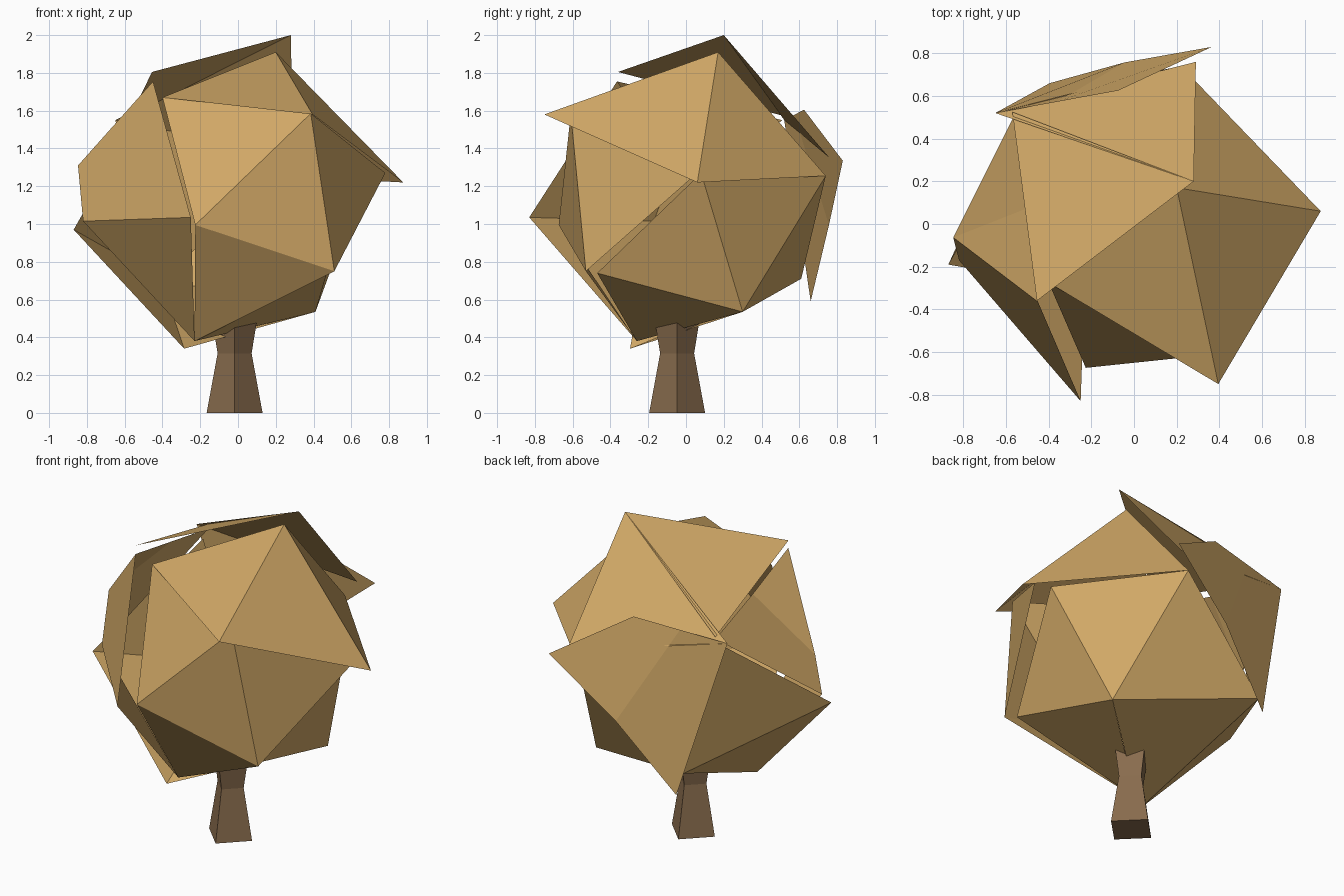
import bpy
import bmesh
from math import cos, sin, pi
from mathutils import Vector

cube = bpy.data.objects.get("Cube")
if cube:
    bpy.data.objects.remove(cube, do_unlink=True)

CENTRE = Vector((0, 0, 1.1))


def make_material(name, colour):
    mat = bpy.data.materials.new(name)
    mat.use_nodes = True
    mat.diffuse_color = colour
    bsdf = mat.node_tree.nodes["Principled BSDF"]
    bsdf.inputs["Base Color"].default_value = colour
    bsdf.inputs["Roughness"].default_value = 0.9
    return mat


leaf_tan = make_material("leaf tan", (0.64, 0.395, 0.135, 1))
bark_brown = make_material("bark brown", (0.25, 0.15, 0.075, 1))


def finish(name, bm, mat):
    mesh = bpy.data.meshes.new(name)
    bm.to_mesh(mesh)
    bm.free()
    mesh.materials.append(mat)
    obj = bpy.data.objects.new(name, mesh)
    bpy.context.collection.objects.link(obj)
    return obj


def leaf_shell(name, points, faces):
    """Open faceted sheet; each face is a string of corner names, turned outward."""
    bm = bmesh.new()
    verts = {key: bm.verts.new(co) for key, co in points.items()}
    for word in faces.split():
        face = bm.faces.new([verts[key] for key in word])
        face.normal_update()
        if face.normal.dot(face.calc_center_median() - CENTRE) < 0:
            face.normal_flip()
    return finish(name, bm, leaf_tan)


# Corners shared by neighbouring leaf sheets
bottom = (-.23, -.26, .38)
right_low = (.41, .30, .535)
back_low = (-.41, .61, .71)
back_top = (.22, .74, 1.255)
shoulder = (-.40, -.275, 1.67)
left_rim = (-.82, -.17, 1.015)
front_tip = (-.25, -.83, 1.035)
peak = (.28, .20, 2.0)
back_corner = (-.65, .52, 1.55)

# Main crown: front half
leaf_shell("front_crown", {
    "S": shoulder, "F": (-.226, -.674, .995), "U": (.385, -.61, 1.585),
    "R": (.78, .06, 1.27), "L": (.51, -.53, .75), "B": bottom,
}, "SFU FLU FBL LRU")

# Main crown: right and back half, set slightly inside the front half
leaf_shell("back_crown", {
    "L": (.47, -.47, .74), "R": (.68, .08, 1.27), "K": right_low,
    "B": bottom, "T": back_top, "X": back_low,
}, "LKR KTR BKL KXT")

# Overhanging upper sheet on the front and right
leaf_shell("upper_overhang", {
    "S": shoulder, "P": (.20, .17, 1.91), "F": (.395, -.75, 1.58),
    "R": (.875, .06, 1.22), "T": back_top,
}, "SFP FRP RTP")

# Raised top sheets
leaf_shell("top_front_sheet", {
    "P": peak, "L": (-.455, -.36, 1.805), "W": (-.57, .525, 1.57),
}, "PLW")
leaf_shell("top_back_sheet", {
    "P": peak, "W": back_corner, "V": (.29, .76, 1.35),
}, "PWV")

# Bent sheet on the back
leaf_shell("back_sheet", {
    "W": back_corner, "M": (-.36, .573, 1.578), "C": (-.075, .625, 1.605),
    "R": (.365, .83, 1.335), "E": (-.045, .757, .995), "D": (-.395, .66, .59),
}, "WMED MCRE")

# Bent sheet on the left of the front
leaf_shell("side_sheet", {
    "T": (-.45, -.365, 1.755), "F": front_tip, "L": left_rim,
    "P": (-.847, -.063, 1.31), "M": (-.51, .07, 1.65), "X": (-.56, .51, 1.55),
}, "TFLP TPM MPLX")

# Lower side sheets
leaf_shell("lower_front_sheet", {"F": front_tip, "L": left_rim, "B": bottom}, "FLB")
leaf_shell("lower_back_sheet", {
    "L": (-.87, -.19, .97), "B": (-.285, -.296, .34), "X": back_low,
    "Y": (-.57, .47, 1.5), "K": right_low,
}, "LBX LXY BKX")

# Four-sided waisted trunk
bm = bmesh.new()
rings = []
for radius, z in ((.148, 0), (.09, .315), (.12, .5)):
    rings.append([bm.verts.new((-.018 + radius * cos(i * pi / 2),
                                -.047 + radius * sin(i * pi / 2), z))
                  for i in range(4)])
for low, high in zip(rings, rings[1:]):
    for i in range(4):
        j = (i + 1) % 4
        bm.faces.new((low[i], low[j], high[j], high[i]))
bm.faces.new(rings[0][::-1])
bm.faces.new(rings[-1])
finish("trunk", bm, bark_brown)
